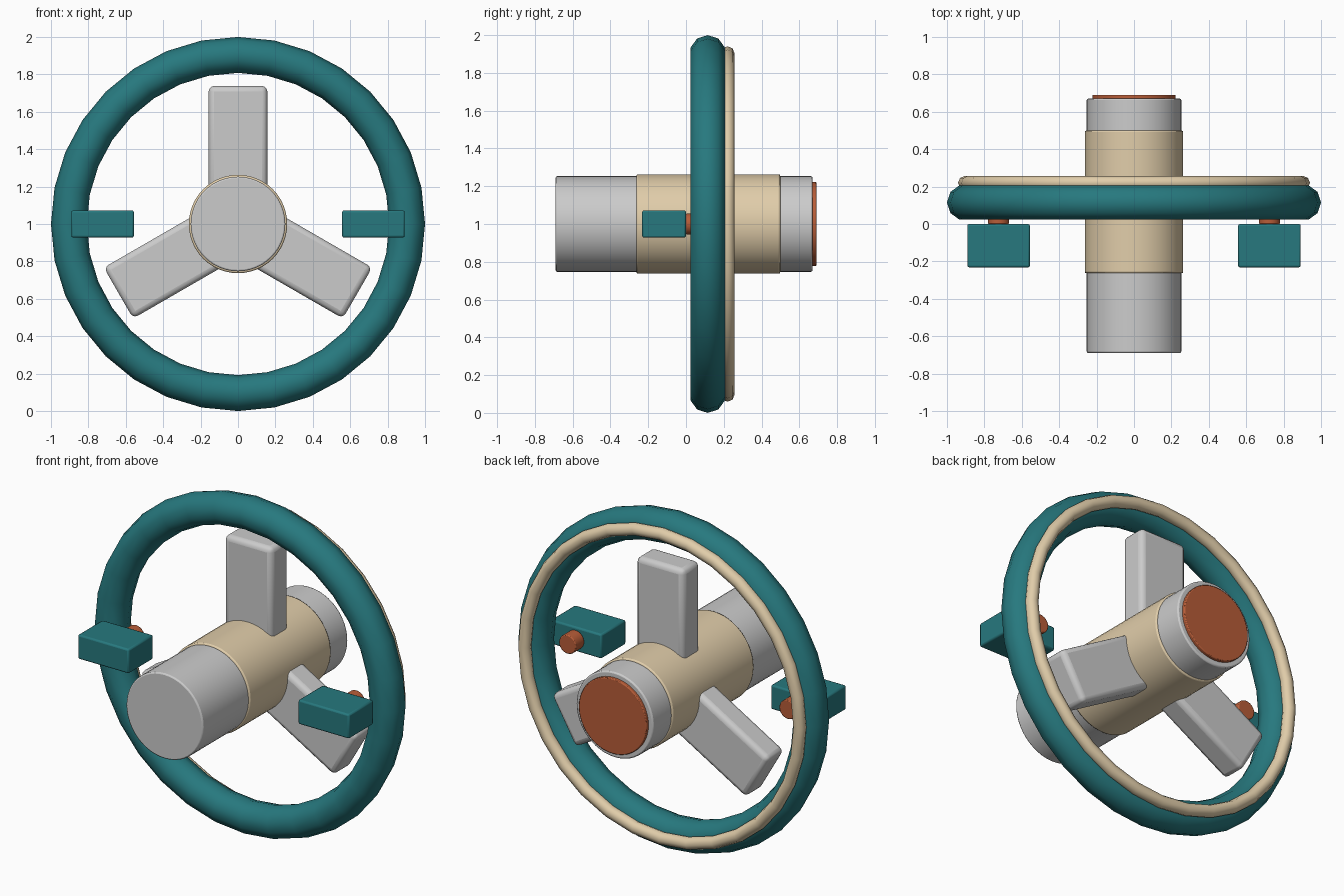
import bpy
from math import radians, pi, sin, cos

if "Cube" in bpy.data.objects:
    bpy.data.objects.remove(bpy.data.objects["Cube"])

CZ = 1.0  # height of the wheel axis


def material(name, rgb):
    m = bpy.data.materials.new(name)
    m.diffuse_color = (*rgb, 1)
    m.use_nodes = True
    m.node_tree.nodes["Principled BSDF"].inputs["Base Color"].default_value = m.diffuse_color
    return m


TEAL = material("teal", (0.02, 0.19, 0.21))
CREAM = material("cream", (0.75, 0.61, 0.40))
ORANGE = material("orange", (0.48, 0.11, 0.04))


def finish(name, mat=None, bevel=0, segments=2):
    o = bpy.context.object
    o.name = o.data.name = name
    if mat:
        o.data.materials.append(mat)
    bpy.ops.object.transform_apply(location=False, rotation=False, scale=True)
    if bevel:
        b = o.modifiers.new("bevel", 'BEVEL')
        b.width, b.segments = bevel, segments
        b.limit_method, b.angle_limit = 'ANGLE', radians(40)
    return o


def ring(name, y, major, minor, sides, mat):
    bpy.ops.mesh.primitive_torus_add(
        location=(0, y, CZ), rotation=(pi / 2, 0, 0), major_segments=32,
        minor_segments=sides, major_radius=major, minor_radius=minor)
    finish(name, mat)
    bpy.ops.object.shade_smooth()


def cylinder(name, x, y0, y1, radius, mat=None, bevel=0.008, sides=48):
    bpy.ops.mesh.primitive_cylinder_add(
        vertices=sides, radius=radius, depth=y1 - y0,
        location=(x, (y0 + y1) / 2, CZ), rotation=(pi / 2, 0, 0))
    finish(name, mat, bevel)
    bpy.ops.object.shade_smooth_by_angle(angle=radians(35))


def box(name, loc, size, tilt=0, mat=None, bevel=0.01, segments=2):
    bpy.ops.mesh.primitive_cube_add(size=1, location=loc, rotation=(0, tilt, 0))
    bpy.context.object.scale = size
    finish(name, mat, bevel, segments)
    bpy.ops.object.shade_smooth_by_angle(angle=radians(35))


# Rim and its rear trim ring
ring("wheel_rim", 0.115, 0.904, 0.096, 10, TEAL)
ring("rim_trim", 0.22, 0.904, 0.037, 8, CREAM)

# Hub column, sleeve and end cap
cylinder("hub_column", 0, -0.69, 0.67, 0.253)
cylinder("hub_sleeve", 0, -0.263, 0.499, 0.263, CREAM)
cylinder("rear_cap", 0, 0.66, 0.69, 0.223, ORANGE, 0.005)

# Three spokes radiating from the hub
inner, outer = 0.12, 0.738
mid = (inner + outer) / 2
for i in range(3):
    a = i * 2 * pi / 3
    box(f"spoke_{i + 1}", (mid * sin(a), 0.17, CZ + mid * cos(a)),
        (0.314, 0.16, outer - inner), a, None, 0.03, 3)

# Side grips with a round button behind each
for side, s in (("left", -1), ("right", 1)):
    box(f"{side}_grip", (s * 0.724, -0.116, CZ), (0.335, 0.232, 0.145), 0, TEAL)
    cylinder(f"{side}_button", s * 0.724, 0.0, 0.08, 0.056, ORANGE, 0.005, 24)
